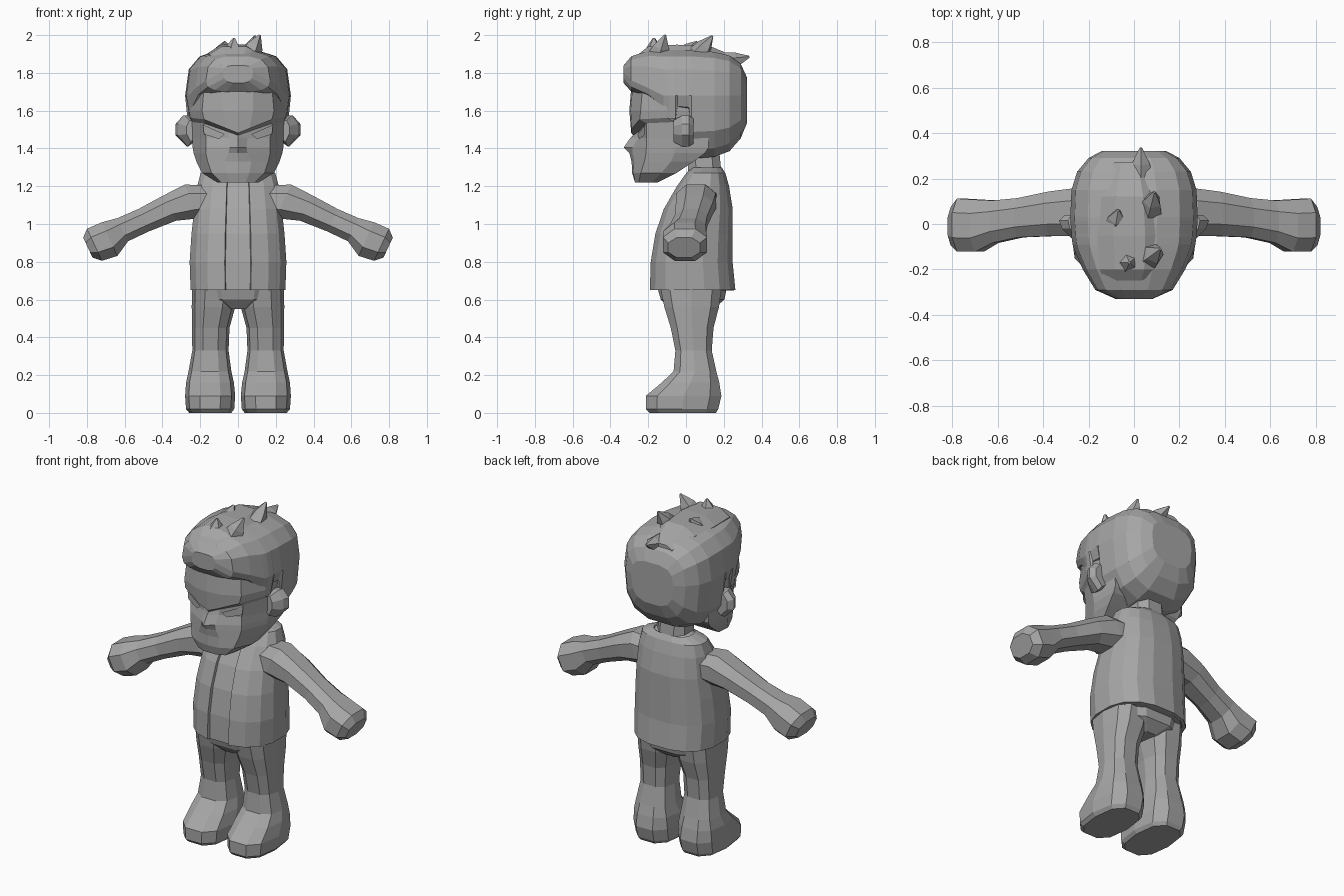
import bpy, bmesh, math
from mathutils import Vector

grey = bpy.data.materials.new("plain_grey")
grey.diffuse_color = (0.38, 0.38, 0.38, 1)


def make(name, bm):
    bmesh.ops.recalc_face_normals(bm, faces=bm.faces[:])
    me = bpy.data.meshes.new(name)
    bm.to_mesh(me)
    bm.free()
    me.materials.append(grey)
    ob = bpy.data.objects.new(name, me)
    bpy.context.collection.objects.link(ob)
    return ob


def loft(name, rings, closed=True):
    """Skin a list of equal-length rings; closed rings are capped."""
    bm = bmesh.new()
    vs = [[bm.verts.new(p) for p in r] for r in rings]
    n = len(rings[0])
    for a, b in zip(vs, vs[1:]):
        for i in range(n if closed else n - 1):
            j = (i + 1) % n
            bm.faces.new((a[i], a[j], b[j], b[i]))
    if closed:
        bm.faces.new(vs[0])
        bm.faces.new(vs[-1])
    return make(name, bm)


def unit_ring(n, e):
    """Rounded-square outline that starts just right of the front."""
    out = []
    for i in range(n):
        a = -math.pi / 2 + (i + 0.5) * 2 * math.pi / n
        c, s = math.cos(a), math.sin(a)
        out.append((math.copysign(abs(c) ** e, c), math.copysign(abs(s) ** e, s)))
    return out


def flat_ring(z, x0, x1, y0, y1, n=10, e=0.75):
    cx, cy, rx, ry = (x0 + x1) / 2, (y0 + y1) / 2, (x1 - x0) / 2, (y1 - y0) / 2
    return [(cx + rx * u, cy + ry * v, z) for u, v in unit_ring(n, e)]


def upright_ring(y, w, zb, zt, n=14, e=0.68):
    zm = max(1.68, zb + 0.06)
    return [(w * u, y, zm + v * ((zt - zm) if v > 0 else (zm - zb)))
            for u, v in unit_ring(n, e)]


# Torso: shirt inside an open vest
body = [(0.65, 0.255, -0.195, 0.265), (0.80, 0.26, -0.19, 0.25),
        (0.95, 0.25, -0.165, 0.25), (1.08, 0.235, -0.12, 0.25),
        (1.20, 0.22, -0.05, 0.23), (1.27, 0.20, 0.0, 0.21),
        (1.30, 0.12, 0.03, 0.19)]
loft("shirt", [flat_ring(z, -r + .02, r - .02, a + .015, b - .02, 16, .8)
               for z, r, a, b in body])
vest = loft("vest", [flat_ring(z, -r, r, a, b, 16, .8) for z, r, a, b in body], closed=False)
thick = vest.modifiers.new("thickness", "SOLIDIFY")
thick.thickness = 0.018
thick.offset = -1

# Pelvis and neck
loft("pelvis", [flat_ring(0.55, -.07, .07, -.09, .15),
                flat_ring(0.60, -.20, .20, -.14, .21),
                flat_ring(0.72, -.235, .235, -.175, .235)])
loft("neck", [flat_ring(1.2, -.1, .1, .01, .2, 8), flat_ring(1.40, -.09, .09, .0, .18, 8)])

# Legs with feet: z, inner x, outer x, front y, back y
leg = [(0, .035, .258, -.2, .165), (.02, .02, .275, -.22, .178), (.09, .015, .28, -.22, .195),
       (.16, .022, .275, -.135, .182), (.22, .035, .262, -.07, .165),
       (.33, .05, .242, -.06, .14), (.45, .045, .243, -.085, .15),
       (.56, .015, .245, -.12, .18), (.70, .0, .243, -.15, .2)]
# Arms with mitten hands: x, z, half height, front y, back y
arm = [(.14, 1.12, .10, -.04, .17), (.24, 1.12, .105, -.06, .165),
       (.36, 1.085, .08, -.06, .15), (.50, 1.02, .07, -.065, .12),
       (.61, .97, .072, -.09, .11), (.68, .92, .105, -.13, .115),
       (.76, .89, .10, -.13, .12), (.795, .875, .062, -.1, .08)]
tilt = math.radians(25)
# Ear outline: x, z
ear = [(.24, 1.57), (.29, 1.575), (.33, 1.53), (.33, 1.47), (.27, 1.41), (.235, 1.43)]

for s, side in ((1, "left"), (-1, "right")):
    loft(side + "_leg", [[(s * x, y, z) for x, y, z in flat_ring(*r)] for r in leg])
    rings = []
    for x, z, h, y0, y1 in arm:
        rings.append([(s * (x + h * v * math.sin(tilt)),
                       (y0 + y1) / 2 + (y1 - y0) / 2 * u,
                       z + h * v * math.cos(tilt)) for u, v in unit_ring(8, .85)])
    loft(side + "_arm", rings)
    # Ear leans outward towards its back edge
    loft(side + "_ear", [[(s * (.24 + (x - .24) * k), y, 1.49 + (z - 1.49) * q)
                          for x, z in ear]
                         for y, k, q in ((-.065, .35, .7), (-.02, .85, 1), (.015, 1, 1), (.04, .7, .8))])
    # Eye plate
    bm = bmesh.new()
    bm.faces.new([bm.verts.new((s * x, y, z)) for x, y, z in
                  ((.07, -.257, 1.475), (.10, -.247, 1.45),
                   (.18, -.216, 1.475), (.185, -.216, 1.525))])
    make(side + "_eye", bm)

# Face rows: z, rise towards the side, centre y, three x/y pairs, back y
face = [(1.22, 0, -.27, .04, -.27, .09, -.25, .11, -.18, -.15),
        (1.27, 0, -.285, .06, -.28, .14, -.24, .19, -.13, -.05),
        (1.33, 0, -.288, .07, -.275, .16, -.22, .22, -.08, .04),
        (1.375, 0, -.30, .05, -.283, .17, -.212, .235, -.06, .1),
        (1.405, 0, -.33, .045, -.283, .17, -.21, .24, -.06, .12),
        (1.455, 0, -.295, .05, -.253, .17, -.21, .243, -.06, .12),
        (1.470, .35, -.28, .05, -.253, .18, -.21, .245, -.06, .12),
        (1.482, .4, -.29, .06, -.287, .18, -.245, .25, -.1, .12),
        (1.60, 0, -.30, .08, -.293, .19, -.24, .255, -.1, .12),
        (1.72, 0, -.29, .08, -.283, .18, -.23, .25, -.1, .12),
        (1.80, 0, -.2, .06, -.19, .13, -.16, .18, -.08, .1)]
rings = []
for z, k, yc, x1, y1, x2, y2, x3, y3, yb in face:
    half = [(x1, y1), (x2, y2), (x3, y3), (x3 * .97, yb)]
    pts = [(0, yc)] + half + [(-x, y) for x, y in reversed(half)]
    rings.append([(x, y, z + k * min(abs(x), .2)) for x, y in pts])
loft("face", rings)

# Hair cap: y, half width, bottom z, top z
hair = [(-.33, .08, 1.745, 1.84), (-.29, .17, 1.70, 1.89), (-.20, .225, 1.66, 1.92),
        (-.12, .26, 1.57, 1.925), (-.09, .27, 1.47, 1.925), (-.055, .275, 1.47, 1.925),
        (-.045, .275, 1.58, 1.925), (.015, .28, 1.57, 1.925), (.03, .28, 1.34, 1.925),
        (.15, .275, 1.35, 1.915), (.23, .25, 1.38, 1.895), (.29, .20, 1.45, 1.85),
        (.322, .14, 1.53, 1.78)]
loft("hair_cap", [upright_ring(*r) for r in hair])

# Raised crest of hair along the top
crest = [(-.315, .08, 1.77, 1.85), (-.2, .14, 1.8, 1.945), (-.05, .15, 1.8, 1.955),
         (.12, .13, 1.8, 1.95), (.27, .08, 1.78, 1.885)]
loft("hair_crest", [[(x - .02, y, z) for x, y, z in upright_ring(*r, 8, .8)] for r in crest])

# Spiky locks: base, tip, radius
locks = [((.06, -.15, 1.88), (.115, -.11, 2.0), .065), ((-.03, -.17, 1.88), (-.02, -.17, 1.985), .06),
         ((.07, .06, 1.89), (.09, .14, 1.995), .06), ((.03, .2, 1.85), (.03, .335, 1.885), .06),
         ((-.08, 0, 1.89), (-.07, .06, 1.965), .06)]
for base, tip, r in locks:
    b, t = Vector(base), Vector(tip)
    q = (t - b).to_track_quat("Z", "Y")
    loft("hair_lock", [[b.lerp(t, f) + q @ Vector((r * k * u, r * k * v, 0))
                        for u, v in unit_ring(5, 1)]
                       for f, k in ((0, 1), (.5, .7), (1, .1))])
